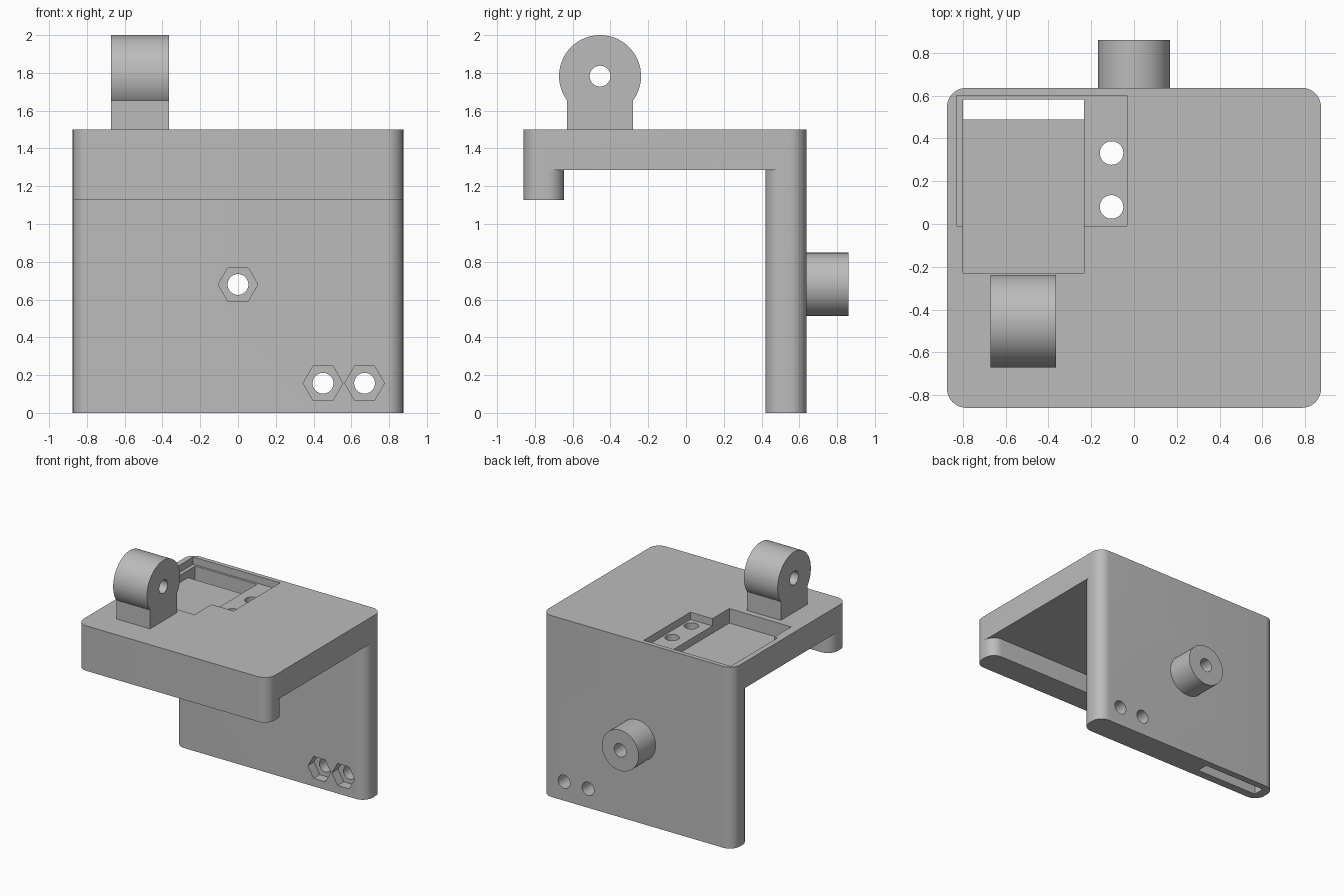
import bpy, bmesh, math
from mathutils import Matrix, Vector

if "Cube" in bpy.data.objects:
    bpy.data.objects.remove(bpy.data.objects["Cube"])

grey = bpy.data.materials.new("mid grey")
grey.diffuse_color = (0.5, 0.5, 0.5, 1)
grey.use_nodes = True
grey.node_tree.nodes["Principled BSDF"].inputs["Base Color"].default_value = grey.diffuse_color
HOLE = 0.055      # bolt hole radius
HEX = 0.105       # nut trap corner radius


def prism(name, points, depth, matrix=Matrix()):
    """Extrude a closed 2D outline along local z by depth."""
    bm = bmesh.new()
    face = bm.faces.new([bm.verts.new((u, v, 0)) for u, v in points])
    top = bmesh.ops.extrude_face_region(bm, geom=[face])["geom"]
    bmesh.ops.translate(bm, vec=(0, 0, depth),
                        verts=[g for g in top if isinstance(g, bmesh.types.BMVert)])
    bmesh.ops.recalc_face_normals(bm, faces=bm.faces)
    mesh = bpy.data.meshes.new(name)
    bm.to_mesh(mesh)
    bm.free()
    mesh.transform(matrix)
    mesh.materials.append(grey)
    ob = bpy.data.objects.new(name, mesh)
    bpy.context.collection.objects.link(ob)
    return ob


def box(name, x0, x1, y0, y1, z0, z1):
    return prism(name, [(x0, y0), (x1, y0), (x1, y1), (x0, y1)], z1 - z0,
                 Matrix.Translation((0, 0, z0)))


def rounded_box(name, x0, x1, y0, y1, z0, z1, r=0.09, n=10):
    """Box with rounded vertical edges."""
    pts = []
    for i, (cx, cy) in enumerate([(x1 - r, y1 - r), (x0 + r, y1 - r),
                                  (x0 + r, y0 + r), (x1 - r, y0 + r)]):
        for k in range(n + 1):
            a = math.pi / 2 * (i + k / n)
            pts.append((cx + r * math.cos(a), cy + r * math.sin(a)))
    return prism(name, pts, z1 - z0, Matrix.Translation((0, 0, z0)))


def rod(name, start, axis, length, r, sides=48):
    """Cylinder, or hexagon with sides=6, from start along axis."""
    pts = [(r * math.cos(2 * math.pi * k / sides), r * math.sin(2 * math.pi * k / sides))
           for k in range(sides)]
    turn = {"x": Matrix.Rotation(math.pi / 2, 4, "Y"),
            "y": Matrix.Rotation(-math.pi / 2, 4, "X"),
            "z": Matrix()}[axis]
    return prism(name, pts, length, Matrix.Translation(Vector(start)) @ turn)


def combine(target, parts, operation):
    """Run the booleans, bake them and drop the helper parts."""
    for p in parts:
        m = target.modifiers.new(p.name, "BOOLEAN")
        m.operation, m.object, m.solver = operation, p, "EXACT"
        p.hide_render = True
    dg = bpy.context.evaluated_depsgraph_get()
    mesh = bpy.data.meshes.new_from_object(target.evaluated_get(dg))
    target.modifiers.clear()
    target.data = mesh
    for p in parts:
        bpy.data.objects.remove(p)


# bracket: top plate, back wall, front lip and rear peg
bracket = rounded_box("bracket", -0.875, 0.875, -0.86, 0.637, 1.285, 1.5)
combine(bracket, [
    rounded_box("back_wall", -0.875, 0.875, 0.42, 0.637, 0, 1.4),
    rounded_box("front_lip", -0.875, 0.875, -0.86, -0.645, 1.128, 1.4),
    rod("rear_peg", (0, 0.55, 0.68), "y", 0.31, 0.168),
], "UNION")

# stepped pocket in the top and the cable slot down through the wall
cutters = [
    box("shallow_pocket", -0.83, -0.033, -0.01, 0.6, 1.44, 1.6),
    box("deep_pocket", -0.8, -0.235, -0.23, 0.582, 1.38, 1.61),
    box("wall_slot", -0.8, -0.235, 0.488, 0.582, -0.1, 1.42),
]
# plate bolt holes
for y in (0.08, 0.332):
    cutters.append(rod("plate_hole", (-0.105, y, 1.2), "z", 0.5, HOLE))
# wall bolt holes with nut traps on the inner face
for x, z in ((0, 0.68), (0.45, 0.157), (0.67, 0.157)):
    cutters.append(rod("wall_hole", (x, 0.3, z), "y", 0.8, HOLE))
    cutters.append(rod("nut_trap", (x, 0.35, z), "y", 0.15, HEX, 6))
combine(bracket, cutters, "DIFFERENCE")

# hinge knuckle on top
knuckle = rod("hinge_knuckle", (-0.672, -0.455, 1.783), "x", 0.308, 0.217, 64)
combine(knuckle, [box("hinge_base", -0.672, -0.364, -0.63, -0.28, 1.5, 1.75)], "UNION")
combine(knuckle, [rod("hinge_hole", (-0.8, -0.455, 1.783), "x", 0.6, HOLE)], "DIFFERENCE")

# smooth the round parts, keep edges crisp
for ob in (bracket, knuckle):
    bpy.ops.object.select_all(action="DESELECT")
    ob.select_set(True)
    bpy.context.view_layer.objects.active = ob
    bpy.ops.object.shade_smooth_by_angle(angle=math.radians(25))
